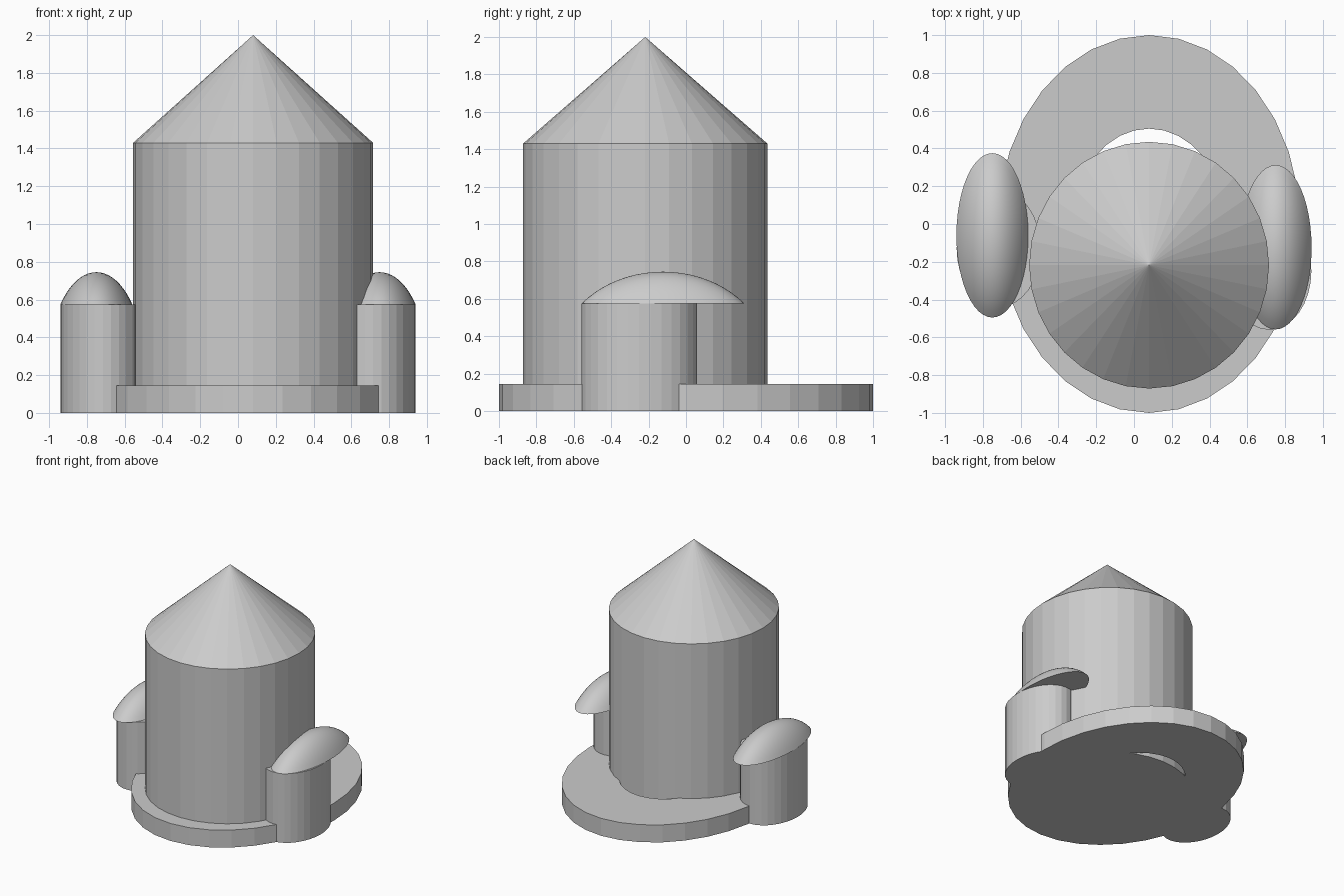
import bpy, bmesh, math

old = bpy.data.objects.get("Cube")
if old:
    bpy.data.objects.remove(old, do_unlink=True)

SIDES = 32

# Single plain material
grey = bpy.data.materials.new("plain grey")
grey.use_nodes = True
colour = (0.6, 0.6, 0.6, 1)
grey.diffuse_color = colour
grey.node_tree.nodes["Principled BSDF"].inputs["Base Color"].default_value = colour


def lathe(name, profile, centre, radii, closed=False, smooth=False, sides=SIDES):
    """Turn (radius, height) points round z, stretched into an ellipse."""
    bm = bmesh.new()
    rings = []
    for r, z in profile:
        count = 1 if r == 0 else sides
        ring = []
        for i in range(count):
            a = math.tau * i / sides
            ring.append(bm.verts.new((radii[0] * r * math.cos(a),
                                      radii[1] * r * math.sin(a), z)))
        rings.append(ring)
    pairs = list(zip(rings, rings[1:]))
    if closed:
        pairs.append((rings[-1], rings[0]))
    for low, high in pairs:
        for i in range(sides):
            j = (i + 1) % sides
            corners = [low[i % len(low)], low[j % len(low)],
                       high[j % len(high)], high[i % len(high)]]
            bm.faces.new(list(dict.fromkeys(corners)))
    if not closed:
        for ring in (rings[0], rings[-1]):
            if len(ring) > 1:
                bm.faces.new(ring)
    bmesh.ops.recalc_face_normals(bm, faces=bm.faces)
    mesh = bpy.data.meshes.new(name)
    bm.to_mesh(mesh)
    bm.free()
    mesh.materials.append(grey)
    obj = bpy.data.objects.new(name, mesh)
    obj.location = (centre[0], centre[1], 0)
    bpy.context.collection.objects.link(obj)
    if smooth:
        bpy.ops.object.select_all(action="DESELECT")
        obj.select_set(True)
        bpy.context.view_layer.objects.active = obj
        bpy.ops.object.shade_smooth_by_angle(angle=math.radians(30))
    return obj


# Oval base ring with an oval hole
lathe("base_ring", [(0.505, 0), (1, 0), (1, 0.145), (0.505, 0.145)],
      (0.08, 0), (0.8, 1), closed=True)

# Main tower and its pointed roof
tower_centre, tower_radii = (0.08, -0.218), (0.635, 0.653)
lathe("tower", [(1, 0), (1, 1.43)], tower_centre, tower_radii)
lathe("roof", [(1, 1.43), (0, 2)], tower_centre, tower_radii)

# Side turrets, each with a shallow, overhanging oval cap
FLOOR, TOP, ARC, STEPS = 0.575, 0.745, math.radians(50), 10
cap = []
for k in range(STEPS, -1, -1):
    a = ARC * k / STEPS
    rise = (math.cos(a) - math.cos(ARC)) / (1 - math.cos(ARC))
    cap.append((math.sin(a) / math.sin(ARC), FLOOR + (TOP - FLOOR) * rise))

for side, sign, turret_y, cap_y in (("left", 1, -0.25, -0.123),
                                    ("right", -1, -0.13, -0.06)):
    lathe(side + "_turret", [(1, 0), (1, FLOOR)],
          (sign * 0.716, turret_y), (0.223, 0.31))
    lathe(side + "_turret_cap", cap, (sign * 0.75, cap_y), (0.19, 0.435),
          smooth=True, sides=48)
